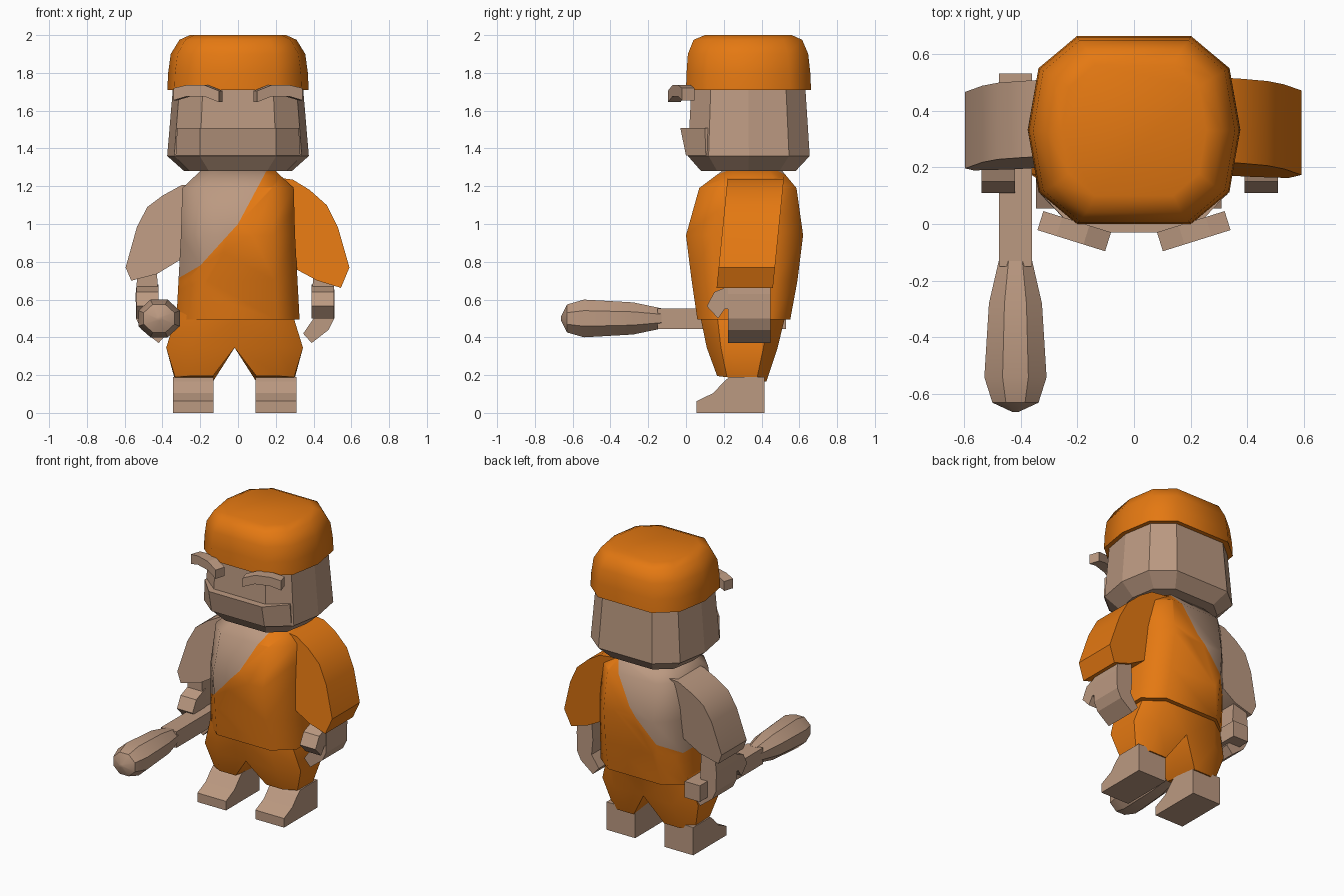
import bpy, bmesh, math
from mathutils import Vector

if "Cube" in bpy.data.objects:
    bpy.data.objects.remove(bpy.data.objects["Cube"])


def material(name, color):
    m = bpy.data.materials.new(name)
    m.diffuse_color = (*color, 1)
    m.use_nodes = True
    m.node_tree.nodes["Principled BSDF"].inputs["Base Color"].default_value = m.diffuse_color
    return m


TAN = material("tan", (0.50, 0.32, 0.22))
ORANGE = material("orange", (0.78, 0.19, 0.006))


def finish(name, bm, mats, smooth=0):
    bmesh.ops.recalc_face_normals(bm, faces=bm.faces)
    me = bpy.data.meshes.new(name)
    for f in bm.faces:
        f.smooth = smooth > 0
    bm.to_mesh(me)
    bm.free()
    if smooth:
        me.set_sharp_from_angle(angle=math.radians(smooth))
    for m in mats:
        me.materials.append(m)
    ob = bpy.data.objects.new(name, me)
    bpy.context.collection.objects.link(ob)
    return ob


def loft_bm(rings):
    """Skin a list of equal-length point rings and cap both ends."""
    bm = bmesh.new()
    vs = [[bm.verts.new(p) for p in r] for r in rings]
    n = len(vs[0])
    for a, b in zip(vs, vs[1:]):
        for i in range(n):
            j = (i + 1) % n
            bm.faces.new((a[i], a[j], b[j], b[i]))
    bm.faces.new(vs[0])
    bm.faces.new(vs[-1])
    return bm


def loft(name, rings, mat, smooth=0):
    return finish(name, loft_bm(rings), [mat], smooth)


def ten_sided(z, hx, y0, y1):
    d = y1 - y0
    right = [(.54 * hx, y0), (.9 * hx, y0 + .17 * d), (hx, y0 + d / 2),
             (.9 * hx, y1 - .17 * d), (.54 * hx, y1)]
    return [(x, y, z) for x, y in right] + [(-x, y, z) for x, y in right[::-1]]


def eight_sided(z, hx, y0, y1):
    d = y1 - y0
    right = [(.62 * hx, y0), (hx, y0 + .22 * d), (hx, y1 - .2 * d), (.62 * hx, y1)]
    return [(x, y, z) for x, y in right] + [(-x, y, z) for x, y in right[::-1]]


# Head and cap
loft("head", [ten_sided(*r) for r in [
    (1.28, .285, .08, .58), (1.36, .375, .01, .655), (1.75, .342, .03, .63)]], TAN)
loft("cap", [ten_sided(*r) for r in [
    (1.71, .374, 0, .662), (1.80, .37, .003, .658), (1.90, .356, .01, .647),
    (1.975, .31, .04, .615), (2.0, .255, .10, .56)]], ORANGE, 50)

# Muzzle band around the lower face
muzzle = []
for z, pts in [(1.362, [(.2, .0), (.33, .105), (.29, .2)]),
               (1.508, [(.2, -.03), (.322, .10), (.30, .16)])]:
    muzzle.append([(x, y, z) for x, y in pts] + [(-x, y, z) for x, y in pts[::-1]])
loft("muzzle", muzzle, TAN)

# Arched eyebrows, angled forward toward the middle
brow = [(0, 1.655), (.07, 1.675), (.17, 1.675), (.25, 1.645),
        (.25, 1.705), (.17, 1.735), (.07, 1.735), (0, 1.72)]
along = Vector((.24, -.075, 0)).normalized()
across = Vector((along.y, -along.x, 0))
for side, label in ((1, "left_eyebrow"), (-1, "right_eyebrow")):
    rings = []
    for off in (-.035, .035):
        pts = [Vector((-.33, .012, 0)) + along * u + across * off for u, z in brow]
        rings.append([(side * p.x, p.y, z) for p, (u, z) in zip(pts, brow)])
    loft(label, rings, TAN)

# Torso: bare shoulder above a diagonal drape edge
bm = loft_bm([eight_sided(*r) for r in [
    (.495, .326, .06, .552), (.70, .315, .03, .59), (.94, .302, 0, .62),
    (1.19, .295, .07, .585), (1.28, .20, .19, .51)]])
drape = [(-.33, .705), (-.2, .78), (0, 1.0), (.15, 1.28)]
edges = []
for (x0, z0), (x1, z1) in zip(drape, drape[1:]):
    no = Vector((z0 - z1, 0, x1 - x0)).normalized()
    edges.append((Vector((x0, 0, z0)), no))
    bmesh.ops.bisect_plane(bm, geom=bm.verts[:] + bm.edges[:] + bm.faces[:],
                           plane_co=edges[-1][0], plane_no=no)
for f in bm.faces:
    c = f.calc_center_median()
    f.material_index = 0 if all((c - p).dot(no) > 0 for p, no in edges) else 1
finish("torso", bm, [TAN, ORANGE], 50)

# Upper arms: one bare, one sleeved
bare = [(-.17, 1.22), (-.30, 1.205), (-.40, 1.15), (-.48, 1.09), (-.535, .985),
        (-.595, .77), (-.565, .70), (-.43, .735), (-.29, .82), (-.2, .9)]
sleeve = [(.17, 1.25), (.29, 1.235), (.38, 1.18), (.47, 1.10), (.53, .98),
          (.59, .77), (.545, .662), (.42, .70), (.29, .77), (.2, .85)]
for label, prof, y0, y1, mat in (("bare_arm", bare, .185, .455, TAN),
                                 ("sleeve", sleeve, .162, .46, ORANGE)):
    loft(label, [[(x, y + .1 * (z - .66), z) for x, z in prof]
                 for y in (y0, y1)], mat, 35)

# Hands with thumbs
hand = [(.40, .75), (.50, .75), (.512, .63), (.51, .50), (.48, .44),
        (.39, .37), (.345, .42), (.40, .50), (.39, .60)]
thumb = [(.25, .68), (.15, .64), (.11, .565), (.17, .50), (.205, .55), (.25, .55)]
for side, shift, label in ((1, 0, "right"), (-1, -.03, "left")):
    loft(label + "_hand", [[(side * x + shift, y, z) for x, z in hand]
                           for y in (.222, .447)], TAN)
    loft(label + "_thumb", [[(side * x + shift, y, z) for y, z in thumb]
                            for x in (.39, .508)], TAN)

# Trousers and feet, mirrored about a slightly offset centre
CX = -.018
foot = [(.055, 0), (.415, 0), (.415, .19), (.23, .19), (.20, .165),
        (.145, .105), (.055, .062)]
for side, label in ((1, "right"), (-1, "left")):
    rings = []
    for z, xi, xo, y0, y1, drop in [(.54, 0, .305, .07, .54, 0), (.49, 0, .317, .08, .52, 0),
                                    (.345, 0, .362, .11, .485, 0),
                                    (.195, .115, .315, .165, .425, .03)]:
        d, w = y1 - y0, xo - xi
        ring = [(xi, y0), (xi + .62 * w, y0), (xo, y0 + .2 * d),
                (xo, y1 - .2 * d), (xi + .62 * w, y1), (xi, y1)]
        rings.append([(CX + side * x, y, z - drop * (y - y0) / d) for x, y in ring])
    loft(label + "_trouser_leg", rings, ORANGE, 40)
    loft(label + "_foot", [[(CX + side * x, y, z) for y, z in foot]
                           for x in (.111, .327)], TAN)

# Club: square handle and a faceted head
loft("club_handle", [[(-.418 + a * .058, y, .498 + b * .055) for a, b in
                      ((-1, -1), (1, -1), (1, 1), (-1, 1))] for y in (.53, -.15)], TAN)
rings = []
for y, r in [(-.13, .058), (-.28, .092), (-.54, .108), (-.63, .08), (-.662, .012)]:
    ring = []
    for i in range(8):
        a = math.radians(22.5 + 45 * i)
        ring.append((-.418 + 1.1 * r * math.cos(a), y, .50 + r * math.sin(a)))
    rings.append(ring)
loft("club_head", rings, TAN, 30)
